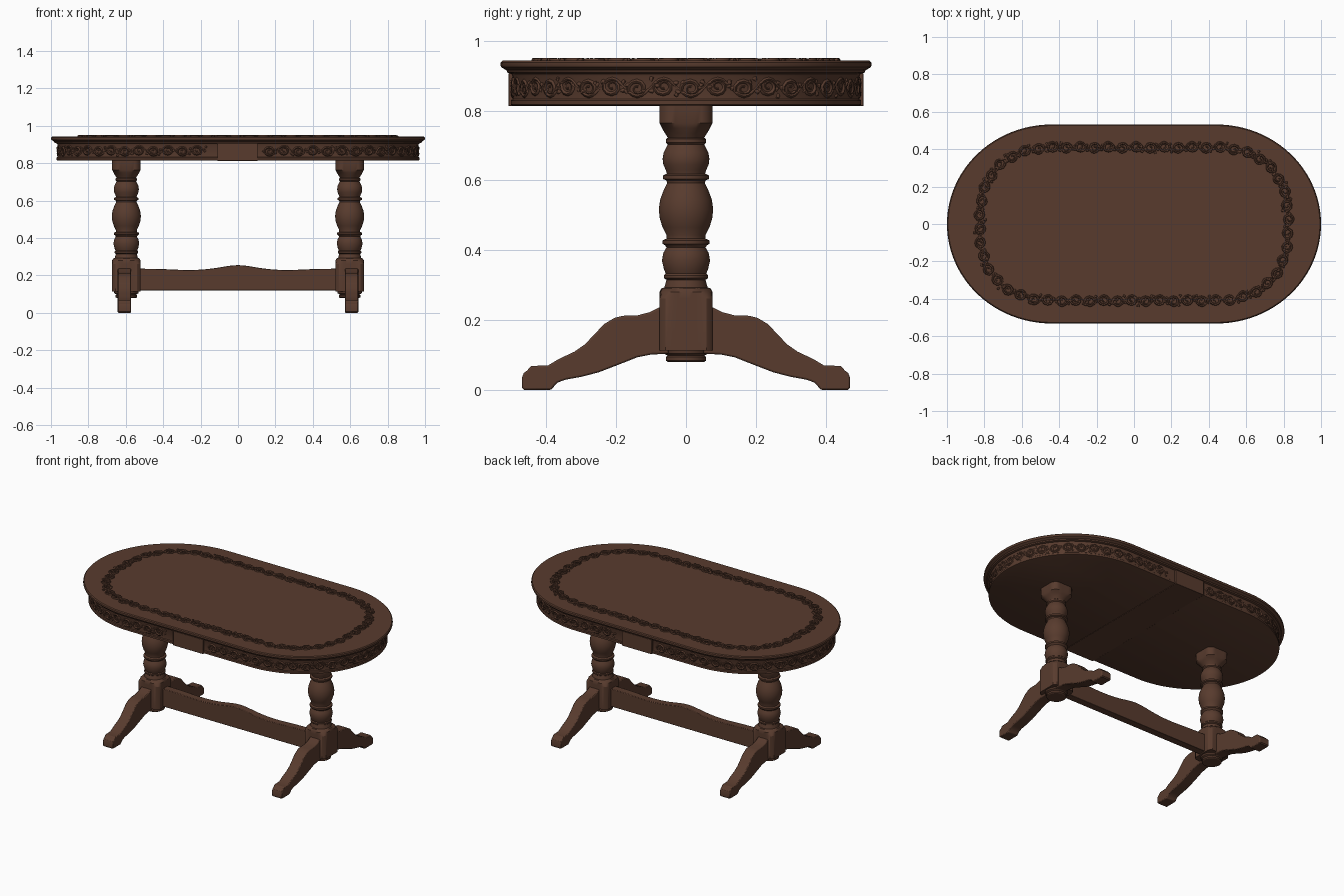
import bpy, bmesh, math, random
from mathutils import Vector

if "Cube" in bpy.data.objects:
    bpy.data.objects.remove(bpy.data.objects["Cube"])

random.seed(4)
wood = bpy.data.materials.new("dark brown wood")
wood.diffuse_color = (0.098, 0.044, 0.027, 1)
wood.use_nodes = True
wood.node_tree.nodes["Principled BSDF"].inputs["Base Color"].default_value = wood.diffuse_color


def finish(obj, angle=32):
    obj.data.materials.clear()
    obj.data.materials.append(wood)
    bpy.ops.object.select_all(action='DESELECT')
    obj.select_set(True)
    bpy.context.view_layer.objects.active = obj
    bpy.ops.object.shade_smooth_by_angle(angle=math.radians(angle))
    return obj


def mesh_obj(name, bm):
    bmesh.ops.recalc_face_normals(bm, faces=bm.faces)
    me = bpy.data.meshes.new(name)
    bm.to_mesh(me)
    bm.free()
    obj = bpy.data.objects.new(name, me)
    bpy.context.collection.objects.link(obj)
    return finish(obj)


def loft(name, rings):
    """Skin a stack of closed rings and cap both ends."""
    bm = bmesh.new()
    loops = [[bm.verts.new(p) for p in ring] for ring in rings]
    n = len(loops[0])
    for a, b in zip(loops, loops[1:]):
        for i in range(n):
            j = (i + 1) % n
            bm.faces.new((a[i], a[j], b[j], b[i]))
    bm.faces.new(loops[0])
    bm.faces.new(loops[-1])
    return mesh_obj(name, bm)


def oval(hx, rx, ry, z, n=48, power=2.0):
    """Straight-sided oval outline."""
    pts = []
    for side in (1, -1):
        for i in range(n + 1):
            a = -math.pi / 2 + math.pi * i / n
            c, s = max(math.cos(a), 0), math.sin(a)
            x = hx + rx * c ** (2 / power)
            y = ry * math.copysign(abs(s) ** (2 / power), s)
            pts.append(Vector((side * x, side * y, z)))
    return pts


def slab(name, profile):
    loft(name, [oval(0.44, 0.56 - d, 0.532 - d, z) for d, z in profile])


def prism(name, outline, place, half, bevel):
    """Extrude a flat outline; place(u, v, w) maps it into space."""
    bm = bmesh.new()
    f = bm.faces.new([bm.verts.new(place(u, v, -half)) for u, v in outline])
    r = bmesh.ops.extrude_face_region(bm, geom=[f])
    shift = place(0, 0, half) - place(0, 0, -half)
    bmesh.ops.translate(bm, vec=shift,
                        verts=[g for g in r['geom'] if isinstance(g, bmesh.types.BMVert)])
    obj = mesh_obj(name, bm)
    m = obj.modifiers.new("soft_edges", 'BEVEL')
    m.width, m.segments, m.limit_method = bevel, 2, 'ANGLE'
    m.angle_limit = math.radians(50)
    return obj


# table top with moulded edge, and the apron below it
slab("table_top", [(0.03, 0.905), (0.02, 0.909), (0.017, 0.916), (0.008, 0.921),
                   (0.002, 0.925), (0, 0.931), (0.001, 0.938), (0.006, 0.943)])
slab("apron", [(0.034, 0.815), (0.03, 0.817), (0.03, 0.829), (0.035, 0.833),
               (0.035, 0.899), (0.031, 0.906)])

# plain extension leaf rail, visible front, back and underneath
prism("centre_leaf_rail", [(-0.11, 0.813), (0.105, 0.813), (0.105, 0.907), (-0.11, 0.907)],
      lambda u, v, w: Vector((u, w, v)), 0.509, 0.002)


# carved scrollwork
def carving(name, path, place, step, size, depth, skip):
    cu = bpy.data.curves.new(name, 'CURVE')
    cu.dimensions = '3D'
    cu.bevel_depth, cu.bevel_resolution, cu.use_fill_caps = depth, 1, True
    lens = [(path[(i + 1) % len(path)] - p).length for i, p in enumerate(path)]
    total = sum(lens)

    def at(s, t):
        s %= total
        for i, d in enumerate(lens):
            if s <= d and d > 1e-6:
                break
            s -= d
        p, q = path[i], path[(i + 1) % len(path)]
        tan = (q - p).normalized()
        return place(p.lerp(q, s / lens[i]), Vector((tan.y, -tan.x, 0)), t)

    def stroke(pts, radii):
        sp = cu.splines.new('POLY')
        sp.points.add(len(pts) - 1)
        for q, (s, t), r in zip(sp.points, pts, radii):
            q.co = (*at(s, t), 1)
            q.radius = r

    count = round(total / step / 2) * 2
    step = total / count
    for k in range(count):
        s0, up = (k + 0.5) * step, (-1) ** k
        if abs(at(s0, 0).x) < skip:
            continue
        # main curl
        pts, rad = [], []
        for i in range(15):
            f = i / 14
            a, r = math.pi * (1.1 - 2.7 * f), size * (1 - 0.8 * f)
            pts.append((s0 + r * 1.1 * math.cos(a), up * (r * math.sin(a) - size * 0.12)))
            rad.append(1.0 + 0.4 * math.sin(f * 6))
        stroke(pts, rad)
        # linking stem
        stroke([(s0 + step * (f - 0.5), -up * size * 0.95 * math.cos(math.pi * (f - 0.5)))
                for f in (0, .17, .33, .5, .67, .83, 1)], [.6, .9, 1.1, 1.2, 1.1, .9, .6])
        # leaves
        for j in range(4):
            a = random.uniform(0, 2 * math.pi)
            u, t = s0 + step * (0.32 + 0.1 * j), up * size * random.uniform(-0.6, 0.7)
            l = size * 0.4
            stroke([(u, t), (u + l * math.cos(a), t + l * math.sin(a)),
                    (u + 1.8 * l * math.cos(a + .35), t + 1.4 * l * math.sin(a + .35))],
                   [0.5, 1.5, 0.4])
    obj = bpy.data.objects.new(name, cu)
    bpy.context.collection.objects.link(obj)
    bpy.ops.object.select_all(action='DESELECT')
    obj.select_set(True)
    bpy.context.view_layer.objects.active = obj
    bpy.ops.object.convert(target='MESH')
    finish(bpy.context.object, 60)


carving("top_carved_border", oval(0.40, 0.425, 0.41, 0.9445, power=2.5),
        lambda p, n, t: p + n * t, 0.075, 0.029, 0.0048, 0)
carving("apron_carving", oval(0.44, 0.523, 0.495, 0.866),
        lambda p, n, t: p + Vector((0, 0, t)), 0.078, 0.026, 0.0052, 0.16)

# turned column rings: height, radius, corner reach (1 = round, more = square)
column = [(0.08, 0.052, 1), (0.084, 0.058, 1), (0.094, 0.058, 1), (0.098, 0.052, 1),
          (0.104, 0.064, 1), (0.113, 0.066, 1), (0.113, 0.076, 1.28), (0.262, 0.076, 1.28),
          (0.28, 0.076, 1.12), (0.291, 0.07, 1), (0.293, 0.062, 1), (0.315, 0.056, 1),
          (0.32, 0.063, 1), (0.328, 0.063, 1), (0.333, 0.058, 1), (0.345, 0.063, 1),
          (0.37, 0.069, 1), (0.392, 0.065, 1), (0.408, 0.056, 1), (0.414, 0.06, 1),
          (0.418, 0.067, 1), (0.428, 0.067, 1), (0.433, 0.056, 1), (0.443, 0.056, 1),
          (0.465, 0.067, 1), (0.49, 0.075, 1), (0.517, 0.078, 1), (0.545, 0.074, 1),
          (0.572, 0.064, 1), (0.592, 0.054, 1), (0.6, 0.056, 1), (0.604, 0.066, 1),
          (0.614, 0.066, 1), (0.619, 0.055, 1), (0.63, 0.058, 1), (0.645, 0.065, 1),
          (0.662, 0.067, 1), (0.68, 0.064, 1), (0.697, 0.055, 1), (0.703, 0.052, 1),
          (0.709, 0.058, 1), (0.718, 0.058, 1), (0.722, 0.052, 1), (0.735, 0.06, 1),
          (0.75, 0.069, 1.06), (0.764, 0.076, 1.2), (0.82, 0.076, 1.2)]


def column_ring(cx, z, r, c, n=48):
    pts = []
    for i in range(n):
        a = 2 * math.pi * i / n
        k = min(r / max(abs(math.cos(a)), abs(math.sin(a))), r * c)
        pts.append((cx + k * math.cos(a), k * math.sin(a), z))
    return pts


# scrolled foot outline in y, z
foot = [(0.05, 0.245), (0.075, 0.237), (0.105, 0.222), (0.14, 0.213), (0.18, 0.212),
        (0.205, 0.206), (0.235, 0.188), (0.265, 0.156), (0.29, 0.13), (0.32, 0.109),
        (0.365, 0.088), (0.395, 0.07), (0.445, 0.068), (0.455, 0.055), (0.465, 0.048),
        (0.47, 0.035), (0.47, 0.006), (0.464, 0), (0.385, 0), (0.378, 0.01), (0.367, 0.021),
        (0.345, 0.029), (0.3, 0.037), (0.25, 0.05), (0.18, 0.077), (0.14, 0.093),
        (0.1, 0.101), (0.05, 0.103)]

for sx, side in ((-1, "left"), (1, "right")):
    loft(side + "_column", [column_ring(sx * 0.597, *ring) for ring in column])
    for sy, end in ((-1, "front"), (1, "back")):
        prism(f"{side}_{end}_foot", foot,
              lambda u, v, w: Vector((sx * 0.607 + w, sy * u, v)), 0.036, 0.005)

# stretcher with a wavy upper edge
top = [(0.56 - 1.12 * i / 48) for i in range(49)]
wave = [(x, 0.236 + 0.019 * math.exp(-(x / 0.11) ** 2)
         - 0.007 * math.exp(-((abs(x) - 0.26) / 0.13) ** 2)) for x in top]
prism("stretcher", [(-0.56, 0.12), (0.56, 0.12)] + wave,
      lambda u, v, w: Vector((u, w, v)), 0.024, 0.003)
